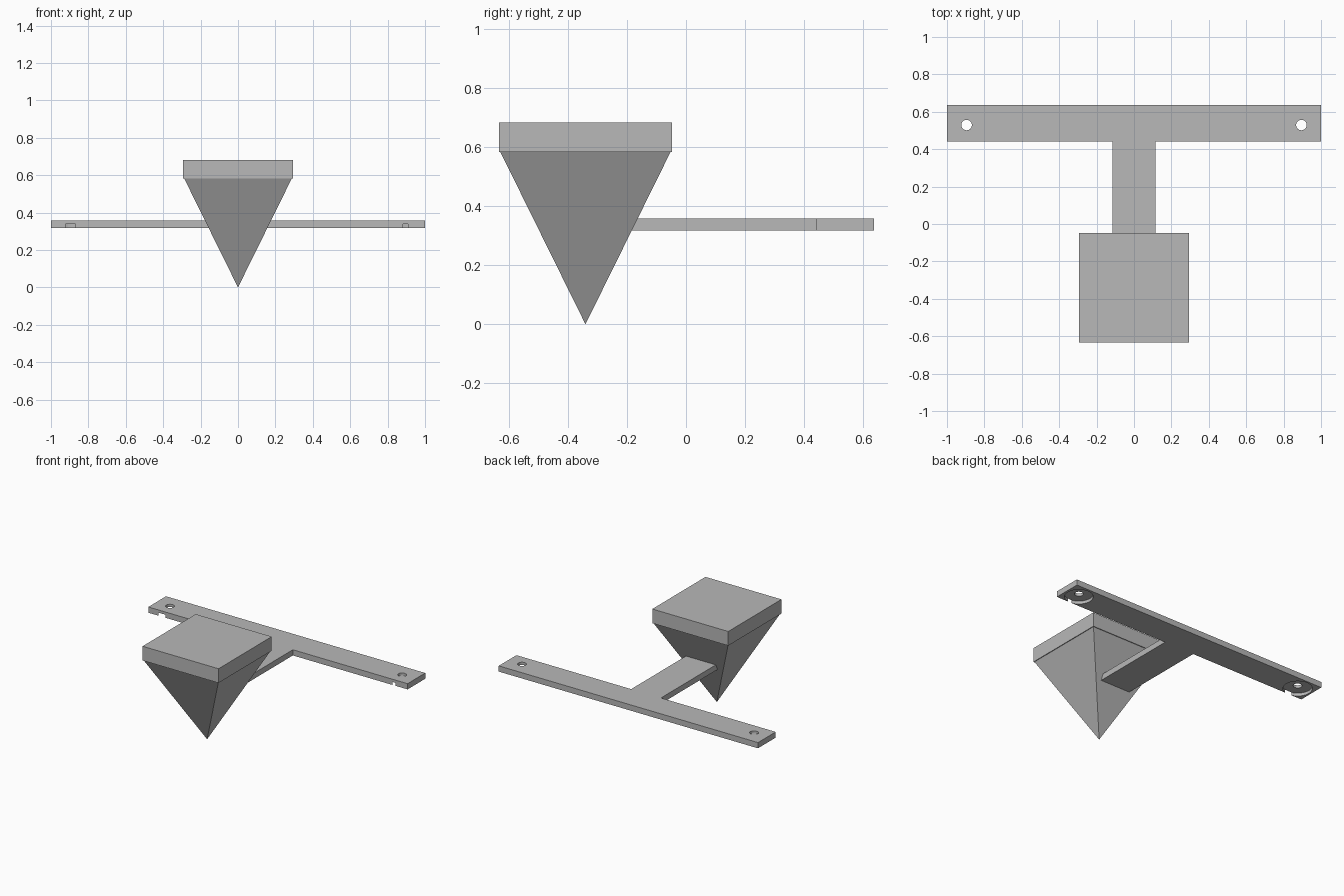
import bpy
import bmesh
import math

cube = bpy.data.objects.get("Cube")
if cube:
    bpy.data.objects.remove(cube, do_unlink=True)

# Single grey material
GREY = 0.48
grey = bpy.data.materials.new("plain grey")
grey.use_nodes = True
grey.diffuse_color = (GREY, GREY, GREY, 1)
grey.node_tree.nodes["Principled BSDF"].inputs["Base Color"].default_value = (GREY, GREY, GREY, 1)


def add_object(name, bm):
    bmesh.ops.recalc_face_normals(bm, faces=bm.faces)
    mesh = bpy.data.meshes.new(name)
    bm.to_mesh(mesh)
    bm.free()
    mesh.materials.append(grey)
    obj = bpy.data.objects.new(name, mesh)
    bpy.context.collection.objects.link(obj)
    return obj


def prism(name, outline, z0, z1):
    """Extrude a flat outline from z0 up to z1."""
    bm = bmesh.new()
    face = bm.faces.new([bm.verts.new((x, y, z0)) for x, y in outline])
    top = bmesh.ops.extrude_face_region(bm, geom=[face])["geom"]
    verts = [v for v in top if isinstance(v, bmesh.types.BMVert)]
    bmesh.ops.translate(bm, verts=verts, vec=(0, 0, z1 - z0))
    return add_object(name, bm)


def circle(x, y, radius, sides=40):
    steps = [math.tau * i / sides for i in range(sides)]
    return [(x + radius * math.cos(a), y + radius * math.sin(a)) for a in steps]


def cut(target, cutter):
    cutter.hide_render = True
    cutter.hide_viewport = True
    mod = target.modifiers.new(cutter.name, "BOOLEAN")
    mod.operation = "DIFFERENCE"
    mod.solver = "EXACT"
    mod.object = cutter


# Square block with an inverted pyramid beneath it
CENTRE_Y, HALF, BLOCK_Z = -0.34, 0.293, 0.583
corners = [(-1, -1), (1, -1), (1, 1), (-1, 1)]
prism("top_block", [(x * HALF, CENTRE_Y + y * HALF) for x, y in corners], BLOCK_Z, 0.682)

bm = bmesh.new()
rim = [bm.verts.new((x * 0.288, CENTRE_Y + y * 0.288, BLOCK_Z)) for x, y in corners]
tip = bm.verts.new((0, CENTRE_Y, 0))
bm.faces.new(rim)
for i in range(4):
    bm.faces.new((rim[i], rim[i - 1], tip))
add_object("inverted_pyramid", bm)

# T-shaped mounting arm whose stem ends inside the pyramid
BOTTOM, TOP = 0.317, 0.357
half_outline = [(0.115, -0.25), (0.115, 0.44), (1, 0.44), (1, 0.635)]
outline = half_outline + [(-x, y) for x, y in reversed(half_outline)]
arm = prism("mounting_arm", outline, BOTTOM, TOP)

# Screw holes with wide recesses on the underside
for side, x, recess in (("left", 0.895, 0.09), ("right", -0.895, 0.093)):
    cut(arm, prism(side + "_recess_cutter", circle(x, 0.529, recess), BOTTOM - 0.05, 0.338))
    cut(arm, prism(side + "_hole_cutter", circle(x, 0.529, 0.028), BOTTOM - 0.1, TOP + 0.1))
